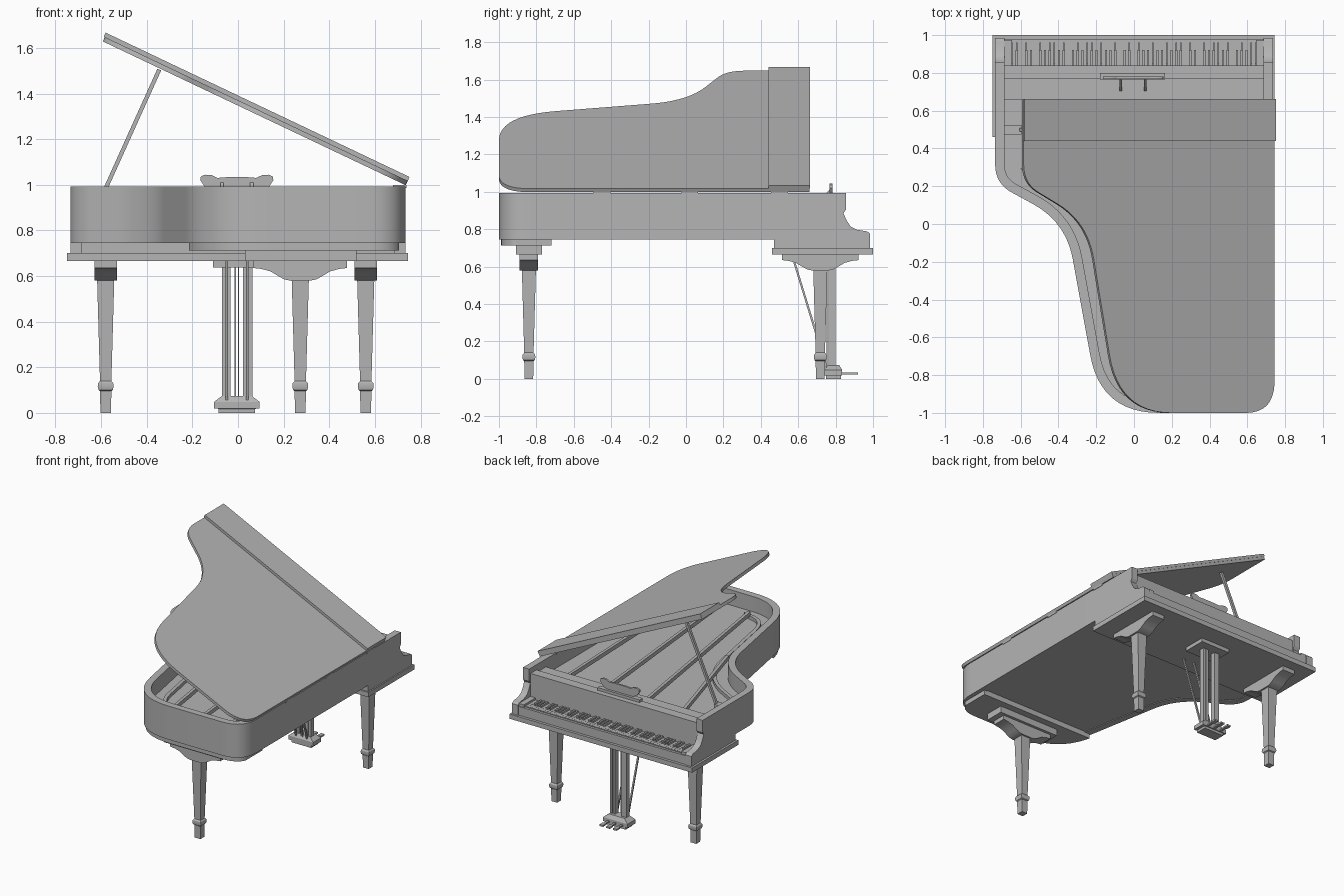
import bpy, bmesh, math
from mathutils import Vector, Matrix

if "Cube" in bpy.data.objects:
    bpy.data.objects.remove(bpy.data.objects["Cube"])

grey = bpy.data.materials.new("satin_grey")
grey.diffuse_color = (0.46, 0.46, 0.46, 1)
grey.use_nodes = True
grey.node_tree.nodes["Principled BSDF"].inputs["Base Color"].default_value = grey.diffuse_color


def finish(name, bm):
    bmesh.ops.recalc_face_normals(bm, faces=bm.faces)
    me = bpy.data.meshes.new(name)
    bm.to_mesh(me)
    bm.free()
    me.materials.append(grey)
    for p in me.polygons:
        p.use_smooth = True
    me.set_sharp_from_angle(angle=math.radians(30))
    ob = bpy.data.objects.new(name, me)
    bpy.context.collection.objects.link(ob)
    return ob


def prism(name, pts, a, b, axis="z"):
    """Extrude a 2D profile from a to b along the given axis."""
    place = {"z": lambda u, v, w: (u, v, w),
             "x": lambda u, v, w: (w, u, v),
             "y": lambda u, v, w: (u, w, v)}[axis]
    bm = bmesh.new()
    lo = [bm.verts.new(place(u, v, a)) for u, v in pts]
    hi = [bm.verts.new(place(u, v, b)) for u, v in pts]
    bm.faces.new(lo)
    bm.faces.new(hi)
    n = len(pts)
    for i in range(n):
        j = (i + 1) % n
        bm.faces.new((lo[i], lo[j], hi[j], hi[i]))
    return finish(name, bm)


def add_box(bm, x, y, z):
    mat = (Matrix.Translation(((x[0] + x[1]) / 2, (y[0] + y[1]) / 2, (z[0] + z[1]) / 2))
           @ Matrix.Diagonal((x[1] - x[0], y[1] - y[0], z[1] - z[0], 1)))
    bmesh.ops.create_cube(bm, size=1, matrix=mat)


def box(name, x, y, z):
    bm = bmesh.new()
    add_box(bm, x, y, z)
    return finish(name, bm)


def beam(name, p, q, w, h):
    p, q = Vector(p), Vector(q)
    d = q - p
    bm = bmesh.new()
    bmesh.ops.create_cube(bm, size=1, matrix=Matrix.Translation((p + q) / 2)
                          @ d.to_track_quat("Z", "Y").to_matrix().to_4x4()
                          @ Matrix.Diagonal((w, h, d.length, 1)))
    return finish(name, bm)


def stack(name, cx, cy, rings):
    """Square column through (z, half x, half y) sections."""
    bm = bmesh.new()
    loops = [[bm.verts.new((cx + sx * hx, cy + sy * hy, z))
              for sx, sy in ((-1, -1), (1, -1), (1, 1), (-1, 1))] for z, hx, hy in rings]
    bm.faces.new(loops[0])
    bm.faces.new(loops[-1])
    for a, b in zip(loops, loops[1:]):
        for i in range(4):
            j = (i + 1) % 4
            bm.faces.new((a[i], a[j], b[j], b[i]))
    return finish(name, bm)


def outline(y_end):
    """Curved case plan, from the left arm round the tail to the right arm."""
    corners = [((-0.735, 0.215), 0.10), ((-0.36, 0.01), 0.20),
               ((-0.176, -1), 0.31), ((0.735, -1), 0.17)]
    path = [Vector((-0.735, y_end))] + [Vector(c) for c, _ in corners] + [Vector((0.735, y_end))]
    pts = [path[0]]
    for i, (_, t) in enumerate(corners, 1):
        c = path[i]
        a = c + (path[i - 1] - c).normalized() * t
        b = c + (path[i + 1] - c).normalized() * t
        for k in range(13):
            s = k / 12
            pts.append(a * (1 - s) ** 2 + c * 2 * s * (1 - s) + b * s * s)
    return pts + [path[-1]]


def inset(pts, d):
    out = []
    for i, p in enumerate(pts):
        t = (pts[min(i + 1, len(pts) - 1)] - pts[max(i - 1, 0)]).normalized()
        out.append(p + Vector((-t.y, t.x)) * d)
    out[0].y, out[-1].y = pts[0].y, pts[-1].y
    return out


# Case: curved rim, soundboard and bottom
rim = outline(0.47)
prism("rim", rim + inset(rim, 0.05)[::-1], 0.745, 0.993)
prism("soundboard", inset(outline(0.68), 0.04), 0.75, 0.88)

# Arms beside the keyboard
arm = [(0.47, 0.70), (0.985, 0.70), (0.985, 0.775), (0.97, 0.788), (0.915, 0.797), (0.88, 0.815),
       (0.86, 0.845), (0.842, 0.885), (0.855, 0.905), (0.855, 0.993), (0.47, 0.993)]
for side, x in (("left", -0.735), ("right", 0.685)):
    prism(side + "_arm", arm, x, x + 0.05, "x")
    s = -1 if x < 0 else 1
    box(side + "_key_block", sorted((s * 0.645, s * 0.69)), (0.83, 0.975), (0.69, 0.785))

# Keybed, fallboard and shelf
box("keybed", (-0.75, 0.745), (0.46, 1.0), (0.665, 0.70))
box("keybed_upper", (-0.69, 0.69), (0.48, 0.85), (0.695, 0.76))
box("key_slip", (-0.69, 0.69), (0.962, 0.98), (0.69, 0.765))
box("fallboard", (-0.69, 0.69), (0.77, 0.84), (0.70, 0.955))
box("pin_block", (-0.69, 0.69), (0.66, 0.78), (0.74, 0.935))

# Keys
step = 1.29 / 52
white, black = bmesh.new(), bmesh.new()
for i in range(52):
    x = -0.645 + i * step
    add_box(white, (x + 0.0006, x + step - 0.0006), (0.835, 0.96), (0.70, 0.77))
    if i % 7 in (0, 2, 3, 5, 6) and i < 51:
        add_box(black, (x + step - 0.006, x + step + 0.006), (0.835, 0.92), (0.765, 0.783))
finish("white_keys", white)
finish("black_keys", black)

# Iron frame struts and curved bridge
for i, (x0, x1, y1) in enumerate(((-0.45, -0.2, -0.2), (-0.15, 0.08, -0.85),
                                  (0.18, 0.33, -0.93), (0.5, 0.55, -0.9))):
    beam(f"frame_strut_{i + 1}", (x0, 0.67, 0.915), (x1, y1, 0.915), 0.022, 0.03)
bridge = inset(rim, 0.13)[8:40]
prism("bridge", bridge + inset(bridge, 0.025)[::-1], 0.875, 0.905)

# Lid with folded front flap, raised about the right edge
tilt = Matrix.Translation((0.735, 0, 0.998)) @ Matrix.Rotation(math.radians(25.4), 4, "Y")
flat = [p - Vector((0.735, 0)) for p in outline(0.66)]
lid = prism("lid", flat, 0.0, 0.021)
flap = box("lid_flap", (-1.475, 0.0), (0.44, 0.662), (0.021, 0.04))
for ob in (lid, flap):
    ob.data.transform(tilt)
for i, y in enumerate((-0.45, 0.02, 0.5)):
    box(f"hinge_{i + 1}", (0.68, 0.738), (y - 0.045, y + 0.045), (0.985, 1.0))
beam("lid_prop", (-0.60, 0.5, 0.94), (-0.345, 0.5, 1.505), 0.018, 0.018)
box("prop_bracket", (-0.69, -0.595), (0.475, 0.525), (0.90, 0.95))

# Music desk
half = [(0.0, 1.033), (0.05, 1.033), (0.085, 1.03), (0.11, 1.042), (0.14, 1.044), (0.158, 1.036),
        (0.160, 1.02), (0.15, 1.005), (0.14, 0.99), (0.11, 0.975)]
desk = half + [(-x, z) for x, z in half[:0:-1]]
prism("music_desk", [(x - 0.005, z) for x, z in desk], 0.768, 0.782, "y")
box("desk_ledge", (-0.18, 0.165), (0.765, 0.80), (0.95, 0.975))
for side, x in (("left", -0.07), ("right", 0.06)):
    beam(side + "_desk_stay", (x, 0.71, 0.94), (x, 0.77, 1.005), 0.014, 0.014)

# Legs with curved brackets
LEG = [(0, .023), (.095, .025), (.10, .031), (.115, .035), (.13, .033), (.14, .025), (.60, .038)]
CURVE = [(0.205, 0.035), (0.17, 0.031), (0.13, 0.02), (0.095, -0.001), (0.07, -0.015), (0.045, -0.02)]


def leg(name, x, y, axis, top):
    stack(name, x, y, [(z, h, h) for z, h in LEG])
    c, o = (y, x) if axis == "x" else (x, y)
    prof = [(0.205, top - 0.60)] + CURVE
    prof = [(c + u, 0.60 + v) for u, v in prof] + [(c - u, 0.60 + v) for u, v in prof[::-1]]
    prism(name + "_bracket", prof, o - 0.05, o + 0.05, axis)


leg("left_leg", -0.58, 0.718, "x", 0.667)
leg("right_leg", 0.56, 0.718, "x", 0.667)
leg("tail_leg", 0.273, -0.84, "y", 0.672)
box("tail_block", (0.03, 0.52), (-0.91, -0.77), (0.665, 0.715))
tail = [p for p in inset(outline(0.47), 0.012) if p.y < -0.72]
tail = [Vector((-0.215, -0.72))] + tail + [Vector((0.705, -0.72))]
prism("tail_plate", [(min(p.x, 0.705), p.y) for p in tail], 0.712, 0.752)

# Pedal lyre
box("lyre_top", (-0.11, 0.125), (0.69, 0.86), (0.638, 0.668))
for i, x in enumerate((-0.062, -0.042, 0.03, 0.054)):
    box(f"lyre_post_{i + 1}", (x - 0.009, x + 0.009), (0.762, 0.80), (0.06, 0.645))
for i, x in enumerate((-0.012, 0.002)):
    box(f"pedal_rod_{i + 1}", (x - 0.003, x + 0.003), (0.75, 0.756), (0.06, 0.645))
stack("pedal_box", -0.005, 0.788, [(0, .08, .04), (.018, .08, .04), (.019, .1, .047),
                                   (.048, .1, .047), (.075, .065, .03)])
for i, x in enumerate((-0.06, -0.005, 0.05)):
    box(f"pedal_{i + 1}", (x - 0.008, x + 0.008), (0.82, 0.89), (0.024, 0.034))
    box(f"pedal_tip_{i + 1}", (x - 0.014, x + 0.014), (0.88, 0.92), (0.023, 0.035))
for side, x in (("left", -0.05), ("right", 0.04)):
    beam(side + "_lyre_brace", (x, 0.565, 0.67), (x, 0.755, 0.05), 0.011, 0.011)
